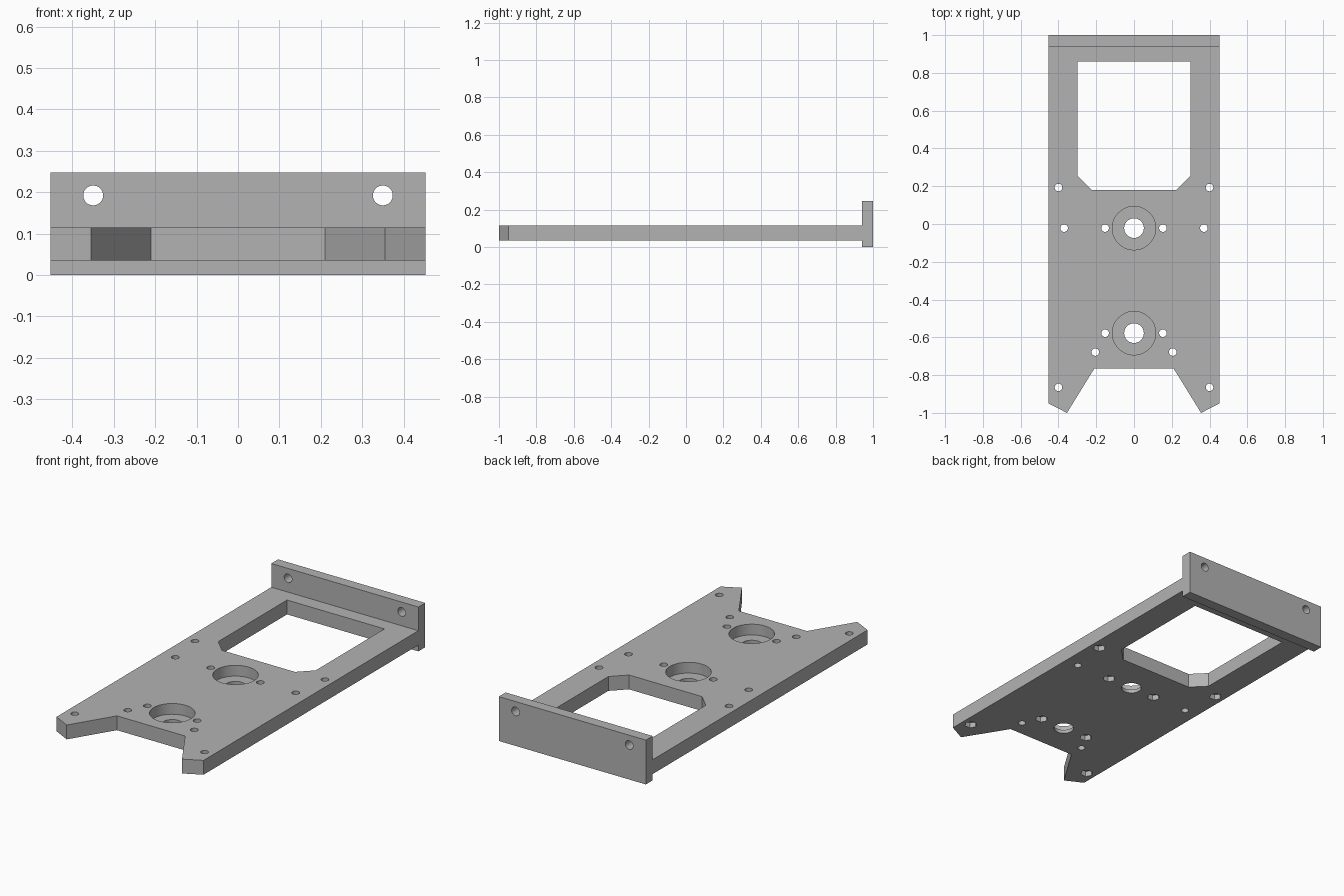
import bpy
import math
from mathutils import Matrix

default = bpy.data.objects.get("Cube")
if default:
    bpy.data.objects.remove(default, do_unlink=True)

grey = bpy.data.materials.new("plain grey")
grey.use_nodes = True
grey.diffuse_color = (0.45, 0.45, 0.45, 1)
grey.node_tree.nodes["Principled BSDF"].inputs["Base Color"].default_value = (0.45, 0.45, 0.45, 1)

PLATE_BOTTOM, PLATE_TOP = 0.035, 0.115
BORE_FLOOR, POCKET_ROOF = 0.055, 0.065


def prism(name, outline, z0, z1):
    """Extrude a closed outline between two heights."""
    n = len(outline)
    verts = [(x, y, z) for z in (z0, z1) for x, y in outline]
    faces = [list(range(n))[::-1], list(range(n, 2 * n))]
    faces += [(i, (i + 1) % n, n + (i + 1) % n, n + i) for i in range(n)]
    mesh = bpy.data.meshes.new(name)
    mesh.from_pydata(verts, [], faces)
    mesh.materials.append(grey)
    obj = bpy.data.objects.new(name, mesh)
    bpy.context.collection.objects.link(obj)
    return obj


def mirrored(half):
    """Complete a counter-clockwise right-half outline across x = 0."""
    return half + [(-x, y) for x, y in reversed(half)]


def ring(x, y, radius, sides, turn=0.0):
    return [(x + radius * math.cos(turn + math.tau * i / sides),
             y + radius * math.sin(turn + math.tau * i / sides)) for i in range(sides)]


def cut(target, cutter):
    """Subtract the cutter and remove it."""
    mod = target.modifiers.new("cut", 'BOOLEAN')
    mod.operation = 'DIFFERENCE'
    mod.solver = 'EXACT'
    mod.object = cutter
    bpy.ops.object.select_all(action='DESELECT')
    target.select_set(True)
    bpy.context.view_layer.objects.active = target
    bpy.ops.object.modifier_apply(modifier=mod.name)
    bpy.data.objects.remove(cutter, do_unlink=True)


def smooth(obj):
    bpy.ops.object.select_all(action='DESELECT')
    obj.select_set(True)
    bpy.context.view_layer.objects.active = obj
    bpy.ops.object.shade_smooth_by_angle(angle=math.radians(30))


# Base plate with two pointed feet
plate = prism("base_plate", mirrored([(0.21, -0.765), (0.355, -1.0), (0.453, -0.95), (0.453, 0.94)]),
              PLATE_BOTTOM, PLATE_TOP)

# Window with chamfered front corners
cut(plate, prism("window_cutter", mirrored([(0.225, 0.18), (0.30, 0.255), (0.30, 0.86)]), -1, 1))

# Stepped round bores
for y in (-0.022, -0.578):
    cut(plate, prism("bore_cutter", ring(0, y, 0.115, 48), BORE_FLOOR, 1))
    cut(plate, prism("shaft_cutter", ring(0, y, 0.052, 40), -1, 1))

# Screw holes, most with a hexagonal nut pocket underneath
holes = [(0.40, 0.193, True), (0.37, -0.022, False), (0.153, -0.022, True),
         (0.153, -0.578, True), (0.205, -0.678, False), (0.40, -0.865, True)]
for hx, y, has_nut in holes:
    for x in (hx, -hx):
        cut(plate, prism("hole_cutter", ring(x, y, 0.02, 24), -1, 1))
        if has_nut:
            cut(plate, prism("nut_cutter", ring(x, y, 0.033, 6), -1, POCKET_ROOF))
smooth(plate)

# Upright end wall with two mounting holes
wall = prism("end_wall", [(-0.453, 0.94), (0.453, 0.94), (0.453, 1.0), (-0.453, 1.0)], 0, 0.247)
for x in (-0.35, 0.35):
    cutter = prism("wall_hole_cutter", ring(0, 0, 0.024, 32), -0.2, 0.2)
    cutter.data.transform(Matrix.Translation((x, 0.97, 0.192)) @ Matrix.Rotation(math.pi / 2, 4, 'X'))
    cut(wall, cutter)
smooth(wall)
